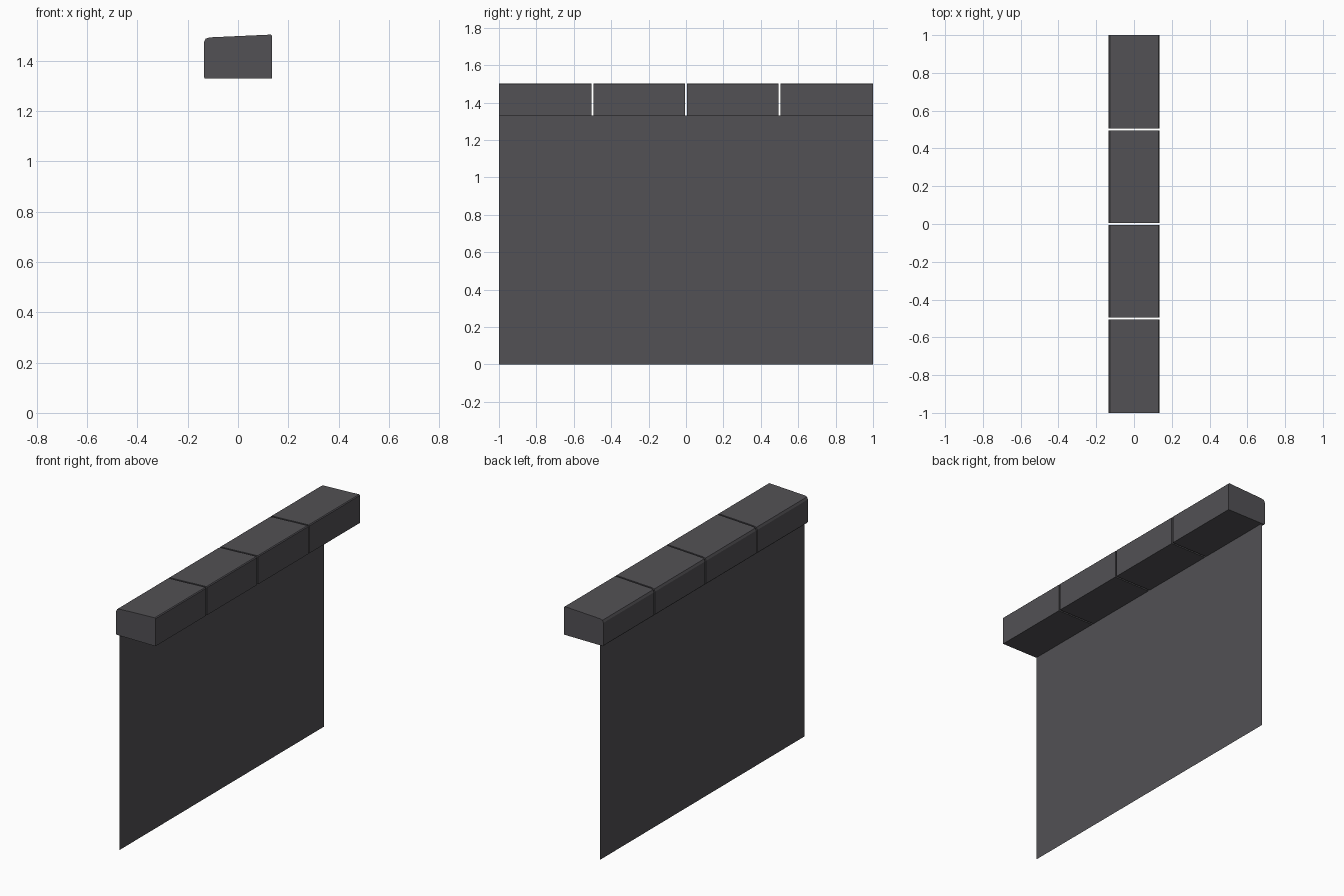
import bpy
import bmesh

# Remove the default object
cube = bpy.data.objects.get("Cube")
if cube:
    bpy.data.objects.remove(cube, do_unlink=True)

# Single dark grey material
grey = (0.085, 0.082, 0.09, 1.0)
mat = bpy.data.materials.new("dark grey")
mat.use_nodes = True
mat.diffuse_color = grey
mat.node_tree.nodes["Principled BSDF"].inputs["Base Color"].default_value = grey


def add_object(name, bm):
    bmesh.ops.recalc_face_normals(bm, faces=bm.faces)
    mesh = bpy.data.meshes.new(name)
    bm.to_mesh(mesh)
    bm.free()
    mesh.materials.append(mat)
    obj = bpy.data.objects.new(name, mesh)
    bpy.context.scene.collection.objects.link(obj)
    return obj


# Coping stone section (x, z): sloping top, rounded upper edge on the low side
PROFILE = [(-0.131, 1.328), (0.135, 1.328), (0.135, 1.498), (0.130, 1.503),
           (-0.113, 1.492), (-0.128, 1.487), (-0.135, 1.473), (-0.135, 1.333)]
GAP = 0.01
STONES = 4


def coping_stone(index):
    length = 2.0 / STONES
    y0 = -1 + index * length + (GAP / 2 if index > 0 else 0)
    y1 = -1 + (index + 1) * length - (GAP / 2 if index < STONES - 1 else 0)
    bm = bmesh.new()
    face = bm.faces.new([bm.verts.new((x, y0, z)) for x, z in PROFILE])
    ext = bmesh.ops.extrude_face_region(bm, geom=[face], use_keep_orig=True)
    moved = [v for v in ext["geom"] if isinstance(v, bmesh.types.BMVert)]
    bmesh.ops.translate(bm, verts=moved, vec=(0, y1 - y0, 0))
    add_object("coping_stone_%d" % (index + 1), bm)


for i in range(STONES):
    coping_stone(i)

# Thin wall sheet hanging below the coping
bm = bmesh.new()
WALL_X = -0.112
bm.faces.new([bm.verts.new((WALL_X, y, z))
              for y, z in ((-1, 0), (1, 0), (1, 1.33), (-1, 1.33))])
add_object("wall_panel", bm)
